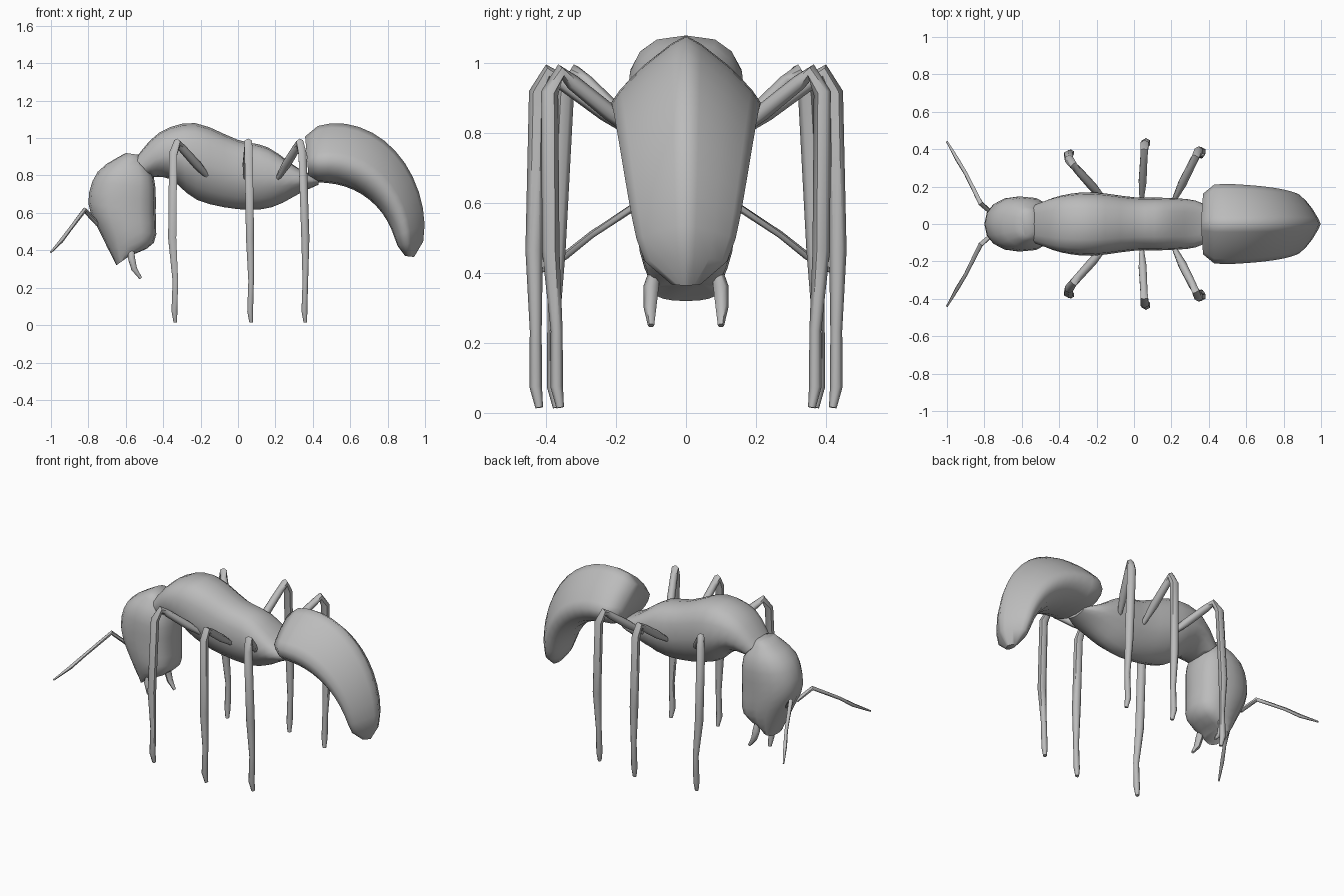
import bpy, bmesh, math
from mathutils import Vector

cube = bpy.data.objects.get("Cube")
if cube:
    bpy.data.objects.remove(cube, do_unlink=True)

grey = bpy.data.materials.new("body grey")
grey.use_nodes = True
shade = (0.5, 0.5, 0.5, 1)
grey.diffuse_color = shade
grey.node_tree.nodes["Principled BSDF"].inputs["Base Color"].default_value = shade


def skin(name, rings):
    """Join equal rings of points into a closed, smooth-shaded skin."""
    bm = bmesh.new()
    loops = [[bm.verts.new(point) for point in ring] for ring in rings]
    for near, far in zip(loops, loops[1:]):
        for i in range(len(near)):
            bm.faces.new((near[i - 1], near[i], far[i], far[i - 1]))
    bm.faces.new(loops[0])
    bm.faces.new(loops[-1])
    bmesh.ops.recalc_face_normals(bm, faces=bm.faces)
    mesh = bpy.data.meshes.new(name)
    bm.to_mesh(mesh)
    bm.free()
    mesh.materials.append(grey)
    obj = bpy.data.objects.new(name, mesh)
    bpy.context.collection.objects.link(obj)
    bpy.ops.object.select_all(action='DESELECT')
    obj.select_set(True)
    bpy.context.view_layer.objects.active = obj
    bpy.ops.object.shade_smooth_by_angle(angle=math.radians(60))


def flow(keys, steps=3):
    """Fill in a smooth run of sections between the key sections."""
    keys = [Vector(key) for key in keys]
    padded = [keys[0]] + keys + [keys[-1]]
    run = []
    for a, b, c, d in zip(padded, padded[1:], padded[2:], padded[3:]):
        for step in range(steps):
            t = step / steps
            bend = (c - a) * t + (2 * a - 5 * b + 4 * c - d) * t ** 2
            run.append(b + (bend + (3 * b - a - 3 * c + d) * t ** 3) / 2)
    return run + [keys[-1]]


def power(value, exponent):
    return math.copysign(abs(value) ** (2 / exponent), value)


def body(name, sections, upper, lower, widest=0.5, sides=16):
    """Each section is top x, top z, bottom x, bottom z and half width."""
    rings = []
    for top_x, top_z, low_x, low_z, width in sections:
        top, low = Vector((top_x, 0, top_z)), Vector((low_x, 0, low_z))
        middle = low.lerp(top, widest)
        ring = []
        for i in range(sides):
            angle = math.tau * i / sides
            rise, spread = math.cos(angle), math.sin(angle)
            end, exponent = (top, upper) if rise > 0 else (low, lower)
            across = Vector((0, width * power(spread, exponent), 0))
            ring.append(middle + (end - middle) * abs(power(rise, exponent)) + across)
        rings.append(ring)
    skin(name, rings)


def limb(name, points, radii, sides=6):
    """Tapered tube along the points, made on both sides of the body."""
    for label, sign in (("left", 1), ("right", -1)):
        path = [Vector((x, y * sign, z)) for x, y, z in points]
        last = len(path) - 1
        rings = []
        for k, (point, radius) in enumerate(zip(path, radii)):
            after = (path[min(k + 1, last)] - point).normalized()
            before = (point - path[max(k - 1, 0)]).normalized()
            along = (after + before).normalized()
            u = along.cross(Vector((1, 0, 0))).normalized()
            v = along.cross(u)
            turns = [math.tau * i / sides for i in range(sides)]
            rings.append([point + radius * (u * math.cos(a) + v * math.sin(a))
                          for a in turns])
        skin(f"{name}_{label}", rings)


# Head: sections run from the crown down to the mouth
body("head", flow([
    (-0.6, 0.92, -0.53, 0.91, 0.07),
    (-0.75, 0.82, -0.45, 0.79, 0.14),
    (-0.8, 0.65, -0.44, 0.6, 0.145),
    (-0.73, 0.48, -0.45, 0.44, 0.132),
    (-0.65, 0.32, -0.58, 0.37, 0.09),
]), upper=2.2, lower=2.8)

# Thorax: arched, narrowing into the waist
body("thorax", flow([
    (-0.55, 0.89, -0.46, 0.79, 0.11),
    (-0.42, 1.03, -0.36, 0.78, 0.152),
    (-0.23, 1.08, -0.22, 0.67, 0.17),
    (0, 0.99, 0, 0.62, 0.143),
    (0.16, 0.95, 0.18, 0.63, 0.14),
    (0.32, 0.84, 0.34, 0.71, 0.125),
    (0.43, 0.79, 0.43, 0.75, 0.07),
]), upper=2.7, lower=1.7)


def abdomen_section(t):
    """Span from the inner arc to the outer arc, drawn in at both ends."""
    outer = math.radians(110 - 124 * t)
    inner = math.radians(100 - 98 * t)
    top = Vector((0.52 + 0.48 * math.cos(outer), 0.5 + 0.58 * math.sin(outer)))
    low = Vector((0.45 + 0.4 * math.cos(inner), 0.36 + 0.4 * math.sin(inner)))
    squash = 1 - 0.25 * (1 - t) ** 30 - 0.65 * t ** 25
    middle = (top + low) / 2
    top = middle.lerp(top, squash)
    low = middle.lerp(low, squash)
    return (*top, *low, squash * (0.217 - 0.1 * t ** 2))


# Abdomen: ridged along the top and curling down to the tip
count = 14
body("abdomen", [abdomen_section(k / count) for k in range(count + 1)],
     upper=1.2, lower=2.2, widest=0.4)


def leg(name, hip_x, knee_x, knee_y, foot_x, foot_y):
    """Rising thigh, bent knee, long upright shin and a narrow foot."""
    hip = Vector((hip_x, 0.12, 0.78))
    knee = Vector((knee_x, knee_y, 0.975))
    foot = Vector((foot_x, foot_y, 0.015))
    lean = (knee_x - hip_x) / 8
    bend = knee + Vector((lean, 0.03, -0.06))
    shin = bend.lerp(foot, 0.5) + Vector((lean / 2, 0.012, 0))
    ankle = foot + Vector((0, 0.01, 0.22))
    heel = foot + Vector((-0.005, 0.01, 0.06))
    limb(name, [hip, hip.lerp(knee, 0.4), hip.lerp(knee, 0.85), knee,
                bend, shin, ankle, heel, foot],
         (0.012, 0.024, 0.022, 0.023, 0.025, 0.025, 0.017, 0.018, 0.011))


leg("front_leg", -0.15, -0.325, 0.315, -0.335, 0.37)
leg("middle_leg", 0.04, 0.055, 0.395, 0.07, 0.42)
leg("back_leg", 0.21, 0.33, 0.36, 0.36, 0.36)

# Antennae and jaws
limb("antenna", [(-0.75, 0.05, 0.54), (-0.82, 0.11, 0.615), (-0.9, 0.27, 0.51),
                 (-0.945, 0.345, 0.45), (-1, 0.44, 0.39)],
     (0.012, 0.014, 0.01, 0.011, 0.005))
limb("jaw", [(-0.57, 0.085, 0.43), (-0.57, 0.1, 0.36), (-0.555, 0.103, 0.3),
             (-0.52, 0.1, 0.25)],
     (0.012, 0.022, 0.018, 0.009))
